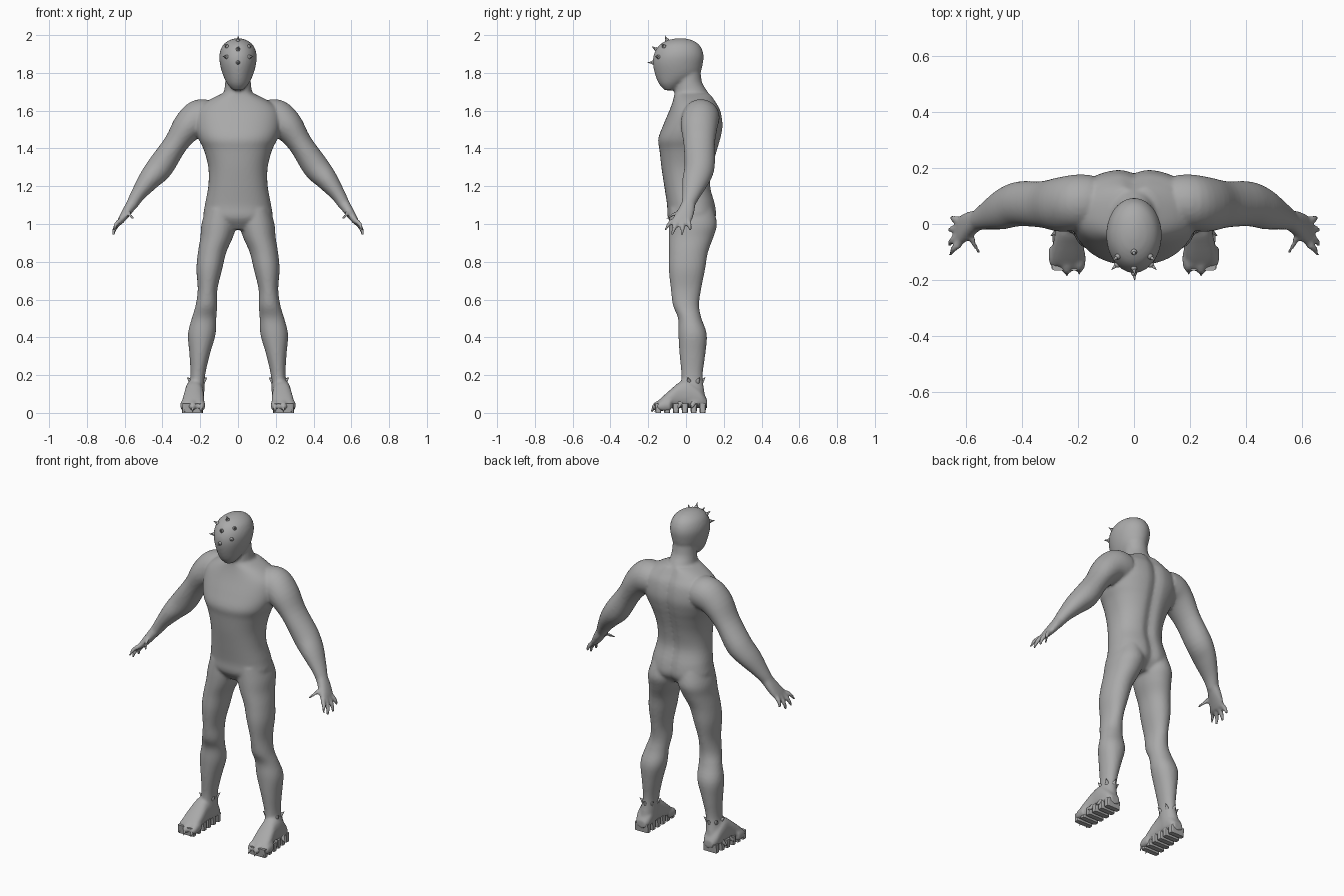
import bpy, bmesh, math
from mathutils import Vector
from mathutils.bvhtree import BVHTree

if "Cube" in bpy.data.objects:
    bpy.data.objects.remove(bpy.data.objects["Cube"])

skin = bpy.data.materials.new("plain grey")
skin.diffuse_color = (0.4, 0.4, 0.4, 1)
skin.use_nodes = True
skin.node_tree.nodes["Principled BSDF"].inputs["Base Color"].default_value = skin.diffuse_color
X, Y, Z = Vector((1, 0, 0)), Vector((0, 1, 0)), Vector((0, 0, 1))


def smooth_rows(rows, sub=4):
    """Catmull-Rom interpolation between rows of numbers."""
    out = []
    for i in range(len(rows) - 1):
        p = [rows[max(i - 1, 0)], rows[i], rows[i + 1], rows[min(i + 2, len(rows) - 1)]]
        for k in range(sub):
            t = k / sub
            out.append([0.5 * (2 * b + (c - a) * t + (2 * a - 5 * b + 4 * c - d) * t * t
                               + (3 * b - a - 3 * c + d) * t ** 3) for a, b, c, d in zip(*p)])
    return out + [list(rows[-1])]


def loft(bm, rings, power=2.0, side=1, n=40):
    """Skin rings given as (centre, half axis a, half axis b)."""
    loops = []
    for c, a, b in rings:
        loop = []
        for i in range(n):
            t = 2 * math.pi * i / n
            u, v = math.cos(t), math.sin(t)
            u = math.copysign(abs(u) ** (2 / power), u)
            v = math.copysign(abs(v) ** (2 / power), v)
            p = c + a * u + b * v
            loop.append(bm.verts.new((p.x * side, p.y, p.z)))
        loops.append(loop)
    faces = [bm.faces.new(loops[0]), bm.faces.new(loops[-1][::-1])]
    for p, q in zip(loops, loops[1:]):
        for i in range(n):
            faces.append(bm.faces.new((p[i], q[i], q[(i + 1) % n], p[(i + 1) % n])))
    bmesh.ops.recalc_face_normals(bm, faces=faces)
    return [v for loop in loops for v in loop]


def upright(rows):
    """Rows of z, half width, front y, back y."""
    return [(Vector((0, (f + b) / 2, z)), X * w, Y * ((b - f) / 2))
            for z, w, f, b in smooth_rows(rows)]


def limb(rows):
    """Rows of x, y, z, thickness in the xz plane, thickness along y."""
    rows = smooth_rows(rows)
    pts = [Vector(r[:3]) for r in rows]
    rings = []
    for i, r in enumerate(rows):
        d = pts[min(i + 1, len(pts) - 1)] - pts[max(i - 1, 0)]
        d.y = 0
        d.normalize()
        rings.append((pts[i], Vector((-d.z, 0, d.x)) * r[3], Y * r[4]))
    return rings


def finish(name, bm):
    me = bpy.data.meshes.new(name)
    bm.to_mesh(me)
    bm.free()
    me.materials.append(skin)
    ob = bpy.data.objects.new(name, me)
    bpy.context.collection.objects.link(ob)
    return ob


def cone(bm, base, tip, r):
    d = tip - base
    res = bmesh.ops.create_cone(bm, cap_ends=True, segments=10, radius1=r, radius2=r * 0.1, depth=d.length)
    rot = d.to_track_quat('Z', 'Y')
    for v in res["verts"]:
        v.co = rot @ v.co + (base + tip) / 2


body = bmesh.new()

# torso with a spine groove and buttock cleft
torso = loft(body, upright([
    (0.97, .10, -.05, .11), (1.03, .178, -.095, .16), (1.10, .175, -.10, .158),
    (1.20, .157, -.115, .133), (1.30, .157, -.13, .145), (1.39, .18, -.14, .168),
    (1.45, .208, -.147, .185), (1.52, .228, -.122, .197), (1.60, .22, -.088, .185),
    (1.65, .165, -.07, .158), (1.69, .085, -.06, .135)]), 2.3, n=64)
for v in torso:
    if v.co.y > 0.05:
        v.co.y -= 0.016 * math.exp(-(v.co.x / 0.03) ** 2)

# neck and head
loft(body, upright([(1.62, .11, -.06, .14), (1.69, .078, -.062, .12), (1.75, .068, -.055, .085),
                    (1.84, .066, -.05, .075)]))
head_rows = upright([(1.708, .026, -.112, -.06), (1.74, .055, -.142, -.01), (1.79, .08, -.163, .068),
                     (1.85, .096, -.175, .089), (1.90, .098, -.169, .092), (1.945, .081, -.143, .073),
                     (1.972, .048, -.10, .035), (1.983, .012, -.05, -.01)])
loft(body, head_rows)

# legs: z, centre x, centre y, half width, half depth
leg = [(1.08, .09, .03, .08, .115), (1.0, .10, .037, .093, .127), (.93, .113, .027, .086, .118),
       (.85, .137, .013, .075, .103), (.76, .152, .005, .068, .096), (.655, .161, 0, .052, .08),
       (.57, .167, 0, .057, .069), (.50, .18, .02, .065, .062), (.415, .192, .035, .073, .075),
       (.31, .203, .034, .054, .068), (.20, .213, .032, .039, .056), (.12, .222, .034, .044, .062),
       (.05, .232, .045, .05, .065)]
# feet: y, centre x, half width, top height
foot = [(.112, .228, .03, .07), (.08, .229, .047, .12), (.02, .231, .05, .17), (-.03, .232, .05, .165),
        (-.08, .235, .056, .125), (-.125, .238, .056, .085), (-.15, .24, .045, .06)]
arm = [(.15, .08, 1.565, .09, .095), (.205, .077, 1.56, .098, .10), (.265, .07, 1.515, .083, .097),
       (.33, .07, 1.425, .064, .083), (.41, .072, 1.305, .07, .08), (.47, .055, 1.235, .058, .074),
       (.53, .03, 1.155, .039, .05), (.563, .012, 1.10, .031, .036)]
palm = [(.555, .015, 1.115, .03, .036), (.585, 0, 1.07, .026, .045), (.612, -.018, 1.03, .02, .053),
        (.628, -.03, 1.005, .014, .05)]
# fingers: knuckle and tip
fingers = [((.622, -.07, 1.02), (.657, -.112, .965)), ((.628, -.045, 1.01), (.661, -.075, .942)),
           ((.626, -.015, 1.01), (.660, -.022, .942)), ((.62, .012, 1.02), (.653, .024, .965)),
           ((.585, -.025, 1.07), (.552, -.105, 1.025))]

for s in (1, -1):
    loft(body, [(Vector((cx, cy, z)), X * rx, Y * ry) for z, cx, cy, rx, ry in smooth_rows(leg)], 2.1, s)
    loft(body, [(Vector((cx, y, (h + .025) / 2)), X * w, Z * ((h - .025) / 2))
                for y, cx, w, h in smooth_rows(foot)], 2.4, s)
    loft(body, limb(arm), 2, s)
    loft(body, limb(palm), 2.3, s)
    for a, b in fingers:
        a, b = Vector(a), Vector(b)
        mid = (a + b) / 2 + Vector((.007, 0, .004))
        loft(body, limb([(*a, .015, .015), (*mid, .012, .013), (*b, .007, .007)]), 2, s, 12)
    # toes
    for x, y in ((.196, -.155), (.24, -.162), (.283, -.14)):
        loft(body, [(Vector((x, y + dy, .032 + h / 3)), X * r, Z * (r + h / 3))
                    for dy, r, h in smooth_rows([(.06, .022, .03), (.02, .023, .02), (-.005, .018, .008),
                                                 (-.018, .008, 0)])], 2, s, 16)

body_ob = finish("body", body)
rm = body_ob.modifiers.new("blend", 'REMESH')
rm.mode = 'VOXEL'
rm.voxel_size = 0.0085
rm.use_smooth_shade = True
sm = body_ob.modifiers.new("soften", 'SMOOTH')
sm.factor = 0.5
sm.iterations = 4

# ridged soles
soles = bmesh.new()
for s in (1, -1):
    for i in range(6):
        y = .088 - i * .047
        w = .046 + .008 * min(i, 3) / 3
        base = Vector((.232 + .002 * i, y, .02))
        loft(soles, [(base - Z * .02, X * w, Y * .015), (base + Z * .03, X * w * .97, Y * .02)], 6, s, 16)
finish("sole_treads", soles)

# claws around the ankles, foot sides and toes
claws = bmesh.new()
for s in (1, -1):
    for a in (-20, 35, 90, 145, 200):
        c, n = math.cos(math.radians(a)), math.sin(math.radians(a))
        base = Vector((s * (.217 + .034 * c), .033 + .048 * n, .165))
        cone(claws, base, base + Vector((s * .022 * c, .02 * n, .022)), .013)
    for y in (-.09, -.03, .04):
        base = Vector((s * .272, y, .05))
        cone(claws, base, base + Vector((s * .025, -.012, -.025)), .016)
    for x, y in ((.196, -.16), (.24, -.166), (.283, -.146)):
        cone(claws, Vector((s * x, y, .035)), Vector((s * x, y - .02, .006)), .011)
finish("foot_claws", claws)

# face studs: a ball with a small spike, set on the head surface
probe = bmesh.new()
loft(probe, head_rows)
tree = BVHTree.FromBMesh(probe)
studs = bmesh.new()
for x, z in ((0, 1.855), (0, 1.925), (.06, 1.885), (-.06, 1.885), (.058, 1.94), (-.058, 1.94), (0, 1.972)):
    hit, normal, _, _ = tree.ray_cast(Vector((x, -1, z)), Y)
    if hit is None:
        hit, normal, _, _ = tree.find_nearest(Vector((x, -.13, z)))
    if normal.dot(hit - Vector((0, -.04, 1.86))) < 0:
        normal = -normal
    ball = bmesh.ops.create_uvsphere(studs, u_segments=12, v_segments=8, radius=.011)
    bmesh.ops.translate(studs, verts=ball["verts"], vec=hit)
    cone(studs, hit, hit + normal * .028, .009)
probe.free()
stud_ob = finish("face_studs", studs)
for p in stud_ob.data.polygons:
    p.use_smooth = True
